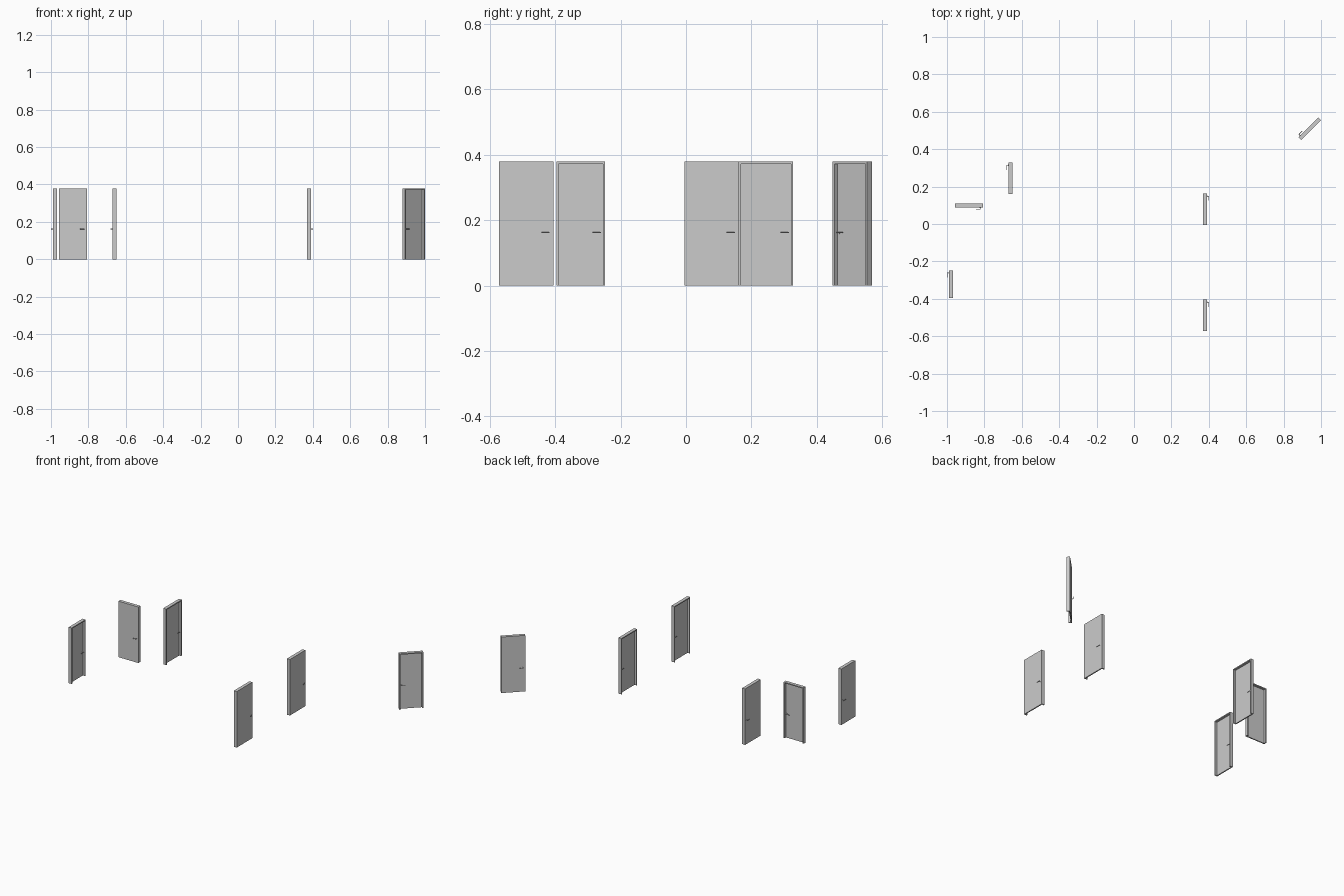
import bpy, bmesh, math
from mathutils import Matrix, Vector

if "Cube" in bpy.data.objects:
    bpy.data.objects.remove(bpy.data.objects["Cube"])

HEIGHT, DEPTH, JAMB, LEAF = 0.379, 0.022, 0.007, 0.0075
HANDLE_Z, REACH = 0.162, 0.0105


def add_box(bm, lo, hi):
    lo, hi = Vector(lo), Vector(hi)
    size = hi - lo
    size = Vector([abs(c) for c in size])
    bmesh.ops.create_cube(bm, size=1, matrix=Matrix.Translation((lo + Vector(hi)) / 2) @ Matrix.Diagonal((*size, 1)))


def add_rod(bm, a, b, r):
    a, b = Vector(a), Vector(b)
    rot = (b - a).to_track_quat('Z', 'Y').to_matrix().to_4x4()
    bmesh.ops.create_cone(bm, cap_ends=True, segments=12, radius1=r, radius2=r,
                          depth=(b - a).length, matrix=Matrix.Translation((a + b) / 2) @ rot)


def finish(bm, name, matrix, smooth=False):
    bmesh.ops.recalc_face_normals(bm, faces=bm.faces)
    mesh = bpy.data.meshes.new(name)
    bm.to_mesh(mesh)
    bm.free()
    obj = bpy.data.objects.new(name, mesh)
    bpy.context.collection.objects.link(obj)
    obj.matrix_world = matrix
    if smooth:
        bpy.ops.object.select_all(action='DESELECT')
        obj.select_set(True)
        bpy.context.view_layer.objects.active = obj
        bpy.ops.object.shade_smooth_by_angle()


def door(x, y, width, angle, side):
    """Latch lies at local +x; the leaf is flush with the face on local side*y."""
    m = Matrix.Translation((x, y, 0)) @ Matrix.Rotation(math.radians(angle), 4, 'Z')
    w, d = width / 2, DEPTH / 2
    face = side * d
    back = face - side * LEAF

    # frame: one upside-down U profile extruded through the wall depth
    bm = bmesh.new()
    profile = [(-w, 0), (-w, HEIGHT), (w, HEIGHT), (w, 0), (w - JAMB, 0),
               (w - JAMB, HEIGHT - JAMB), (JAMB - w, HEIGHT - JAMB), (JAMB - w, 0)]
    f = bm.faces.new([bm.verts.new((px, -d, pz)) for px, pz in profile])
    ext = bmesh.ops.extrude_face_region(bm, geom=[f], use_keep_orig=True)
    bmesh.ops.translate(bm, vec=(0, DEPTH, 0),
                        verts=[g for g in ext['geom'] if isinstance(g, bmesh.types.BMVert)])
    finish(bm, "door_frame", m)

    # leaf
    bm = bmesh.new()
    add_box(bm, (JAMB - w, back, 0), (w - JAMB, face, HEIGHT - JAMB))
    finish(bm, "door_leaf", m)

    # lever handles on both faces of the leaf
    bm = bmesh.new()
    hx, r = w - 0.014, 0.0016
    for base, out in ((face, side), (back, -side)):
        tip = base + out * (REACH - r)
        add_rod(bm, (hx, base, HANDLE_Z), (hx, base + out * 0.0015, HANDLE_Z), 0.0035)
        add_rod(bm, (hx, base, HANDLE_Z), (hx, tip + out * r, HANDLE_Z), r)
        add_rod(bm, (hx + r, tip, HANDLE_Z), (hx - 0.024, tip, HANDLE_Z), r)
    finish(bm, "door_handle", m, smooth=True)


WIDE, NARROW = 0.167, 0.149
door(0.380, 0.079, WIDE, 90, -1)
door(0.380, -0.488, WIDE, 90, -1)
door(-0.979, -0.322, NARROW, 90, 1)
door(-0.661, 0.244, WIDE, 90, 1)
door(-0.882, 0.098, NARROW, 0, -1)
door(0.939, 0.509, NARROW, 225, -1)
